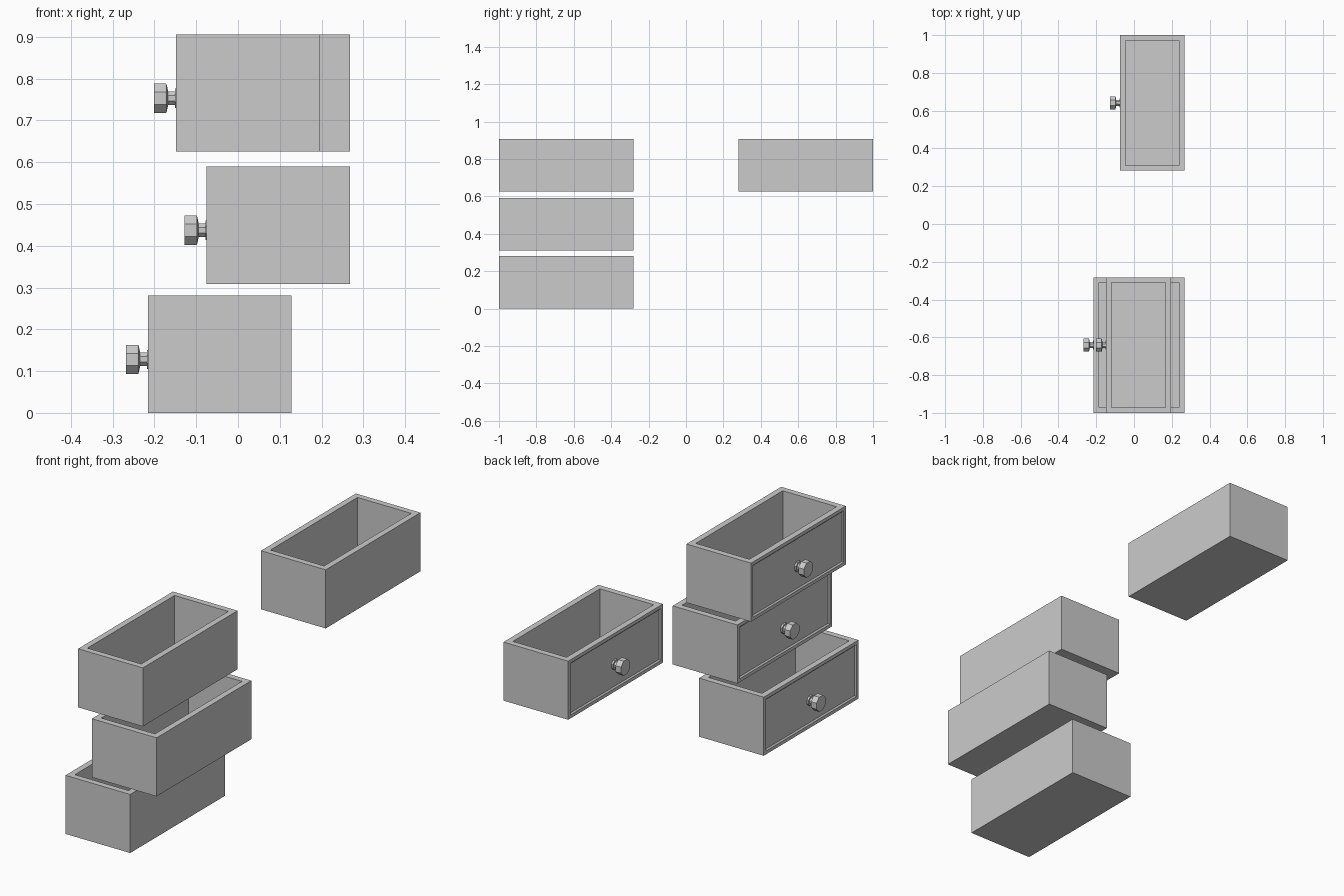
import bpy, bmesh
from math import pi, cos, sin

if "Cube" in bpy.data.objects:
    bpy.data.objects.remove(bpy.data.objects["Cube"])

W, L, H = 0.343, 0.718, 0.281   # drawer depth (x), length (y), height (z)
WALL = 0.029


def finish(bm, name, loc):
    bmesh.ops.recalc_face_normals(bm, faces=bm.faces)
    me = bpy.data.meshes.new(name)
    bm.to_mesh(me)
    bm.free()
    ob = bpy.data.objects.new(name, me)
    ob.location = loc
    bpy.context.collection.objects.link(ob)
    return ob


def facing(bm, axis, sign):
    bm.normal_update()
    return max(bm.faces, key=lambda f: f.normal[axis] * sign)


def drawer_box(name, loc):
    bm = bmesh.new()
    bmesh.ops.create_cube(bm, size=1)
    for v in bm.verts:
        v.co = (v.co.x * W, v.co.y * L, (v.co.z + 0.5) * H)
    top, front = facing(bm, 2, 1), facing(bm, 0, -1)
    # hollow interior
    bmesh.ops.inset_region(bm, faces=[top], thickness=WALL, use_even_offset=True)
    r = bmesh.ops.extrude_face_region(bm, geom=[top])
    bmesh.ops.translate(bm, vec=(0, 0, WALL - H),
                        verts=[g for g in r["geom"] if isinstance(g, bmesh.types.BMVert)])
    if top.is_valid:
        bm.faces.remove(top)
    # framed front with a bevelled recess
    bmesh.ops.inset_region(bm, faces=[front], thickness=0.016, use_even_offset=True)
    bmesh.ops.inset_region(bm, faces=[front], thickness=0.006, use_even_offset=True)
    for v in front.verts:
        v.co.x += 0.006
    return finish(bm, name, loc)


# knob profile: (distance out from the front face, apothem)
KNOB = [(-0.006, 0.023), (0.003, 0.023), (0.003, 0.016), (0.019, 0.016),
        (0.023, 0.034), (0.025, 0.035), (0.053, 0.035)]


def knob(name, loc):
    bm = bmesh.new()
    rings = []
    for d, a in KNOB:
        r = a / cos(pi / 8)
        rings.append([bm.verts.new((-d, r * cos(pi / 8 + k * pi / 4),
                                    r * sin(pi / 8 + k * pi / 4))) for k in range(8)])
    for a, b in zip(rings, rings[1:]):
        for k in range(8):
            j = (k + 1) % 8
            bm.faces.new((a[k], a[j], b[j], b[k]))
    bm.faces.new(rings[0])
    bm.faces.new(rings[-1])
    return finish(bm, name, loc)


# name, front face x, centre y, bottom z
Y = 1 - L / 2
for tag, x, y, z in (("bottom", -0.215, -Y, 0.0),
                     ("middle", -0.075, -Y, 0.309),
                     ("top", -0.148, -Y, 0.625),
                     ("separate", -0.075, Y, 0.625)):
    drawer_box(tag + "_drawer", (x + W / 2, y, z))
    knob(tag + "_knob", (x, y, z + 0.128))
